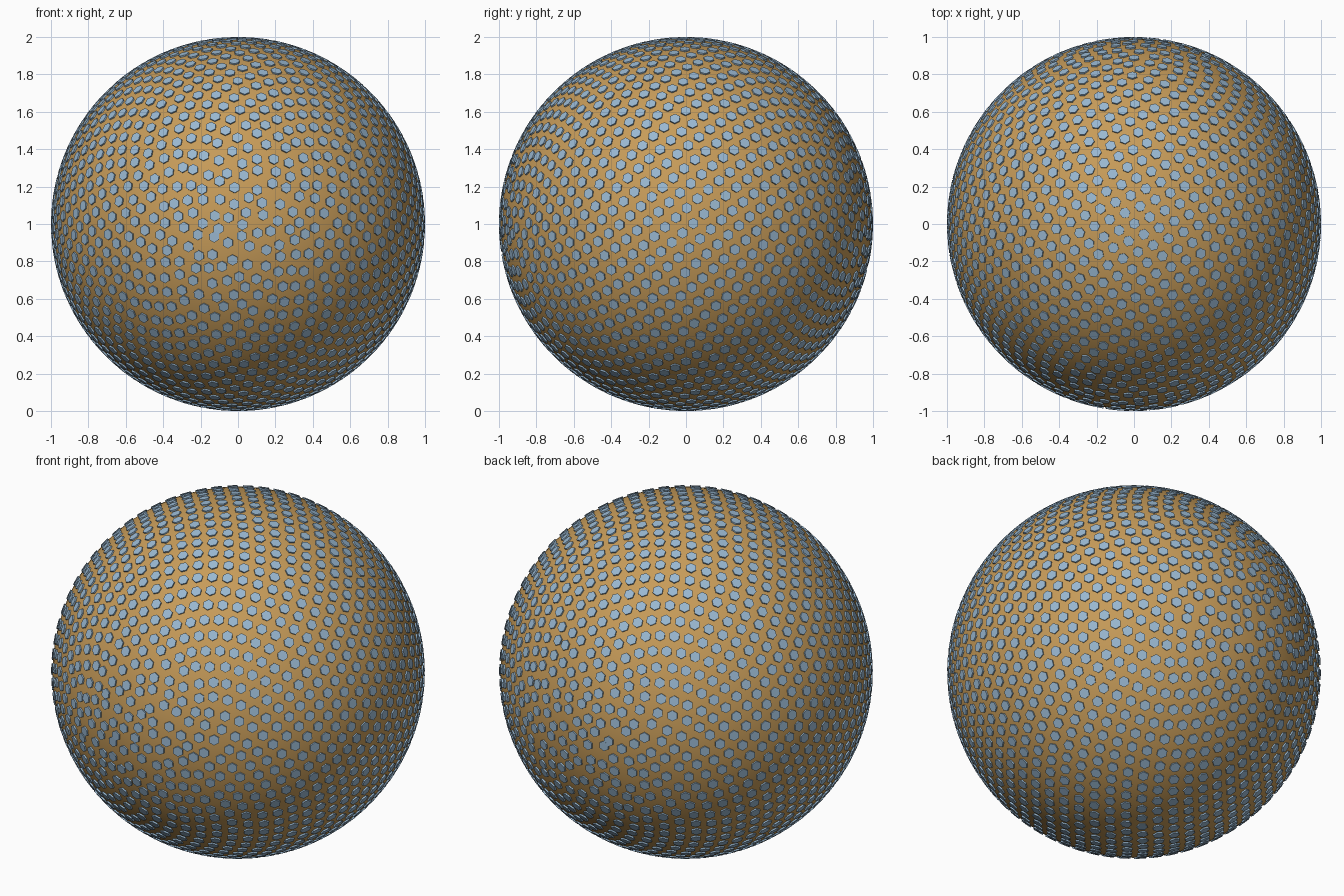
import bpy, bmesh, math, random
from mathutils import Vector, Matrix

random.seed(4)
cube = bpy.data.objects.get("Cube")
if cube:
    bpy.data.objects.remove(cube, do_unlink=True)

CENTRE = Vector((0, 0, 1))
PLATES = 1900
PLATE_RADIUS = 0.03
TOP, BOTTOM = 0.9995, 0.988


def material(name, colour):
    mat = bpy.data.materials.new(name)
    mat.use_nodes = True
    mat.diffuse_color = colour
    mat.node_tree.nodes["Principled BSDF"].inputs["Base Color"].default_value = colour
    return mat


ochre = material("ochre", (0.57, 0.33, 0.10, 1))
pale_blue = material("pale_blue", (0.32, 0.48, 0.64, 1))

# Smooth core ball
bpy.ops.mesh.primitive_uv_sphere_add(segments=128, ring_count=64, radius=0.992, location=CENTRE)
ball = bpy.context.object
ball.name = "ball"
ball.data.materials.append(ochre)
bpy.ops.object.shade_smooth()


def plate_direction(i):
    """Even golden-angle spread about the y axis, looser near the two poles."""
    y = 1 - 2 * (i + 0.5) / PLATES
    angle = i * math.pi * (3 - math.sqrt(5))
    ring = math.sqrt(1 - y * y)
    d = Vector((ring * math.cos(angle), -y, ring * math.sin(angle)))
    loose = 0.016 * max(0, abs(y) - 0.7) / 0.3
    d += Vector([random.uniform(-loose, loose) for _ in range(3)])
    return d.normalized()


# Thin six-sided plates set into the ball
bm = bmesh.new()
for i in range(PLATES):
    d = plate_direction(i)
    turn = d.to_track_quat('Z', 'Y').to_matrix().to_4x4()
    place = Matrix.Translation(d * (TOP + BOTTOM) / 2) @ turn
    bmesh.ops.create_cone(bm, cap_ends=True, segments=6, radius1=PLATE_RADIUS,
                          radius2=PLATE_RADIUS, depth=TOP - BOTTOM, matrix=place)

mesh = bpy.data.meshes.new("hexagon_plates")
bm.to_mesh(mesh)
bm.free()
mesh.materials.append(pale_blue)
plates = bpy.data.objects.new("hexagon_plates", mesh)
plates.location = CENTRE
bpy.context.collection.objects.link(plates)
